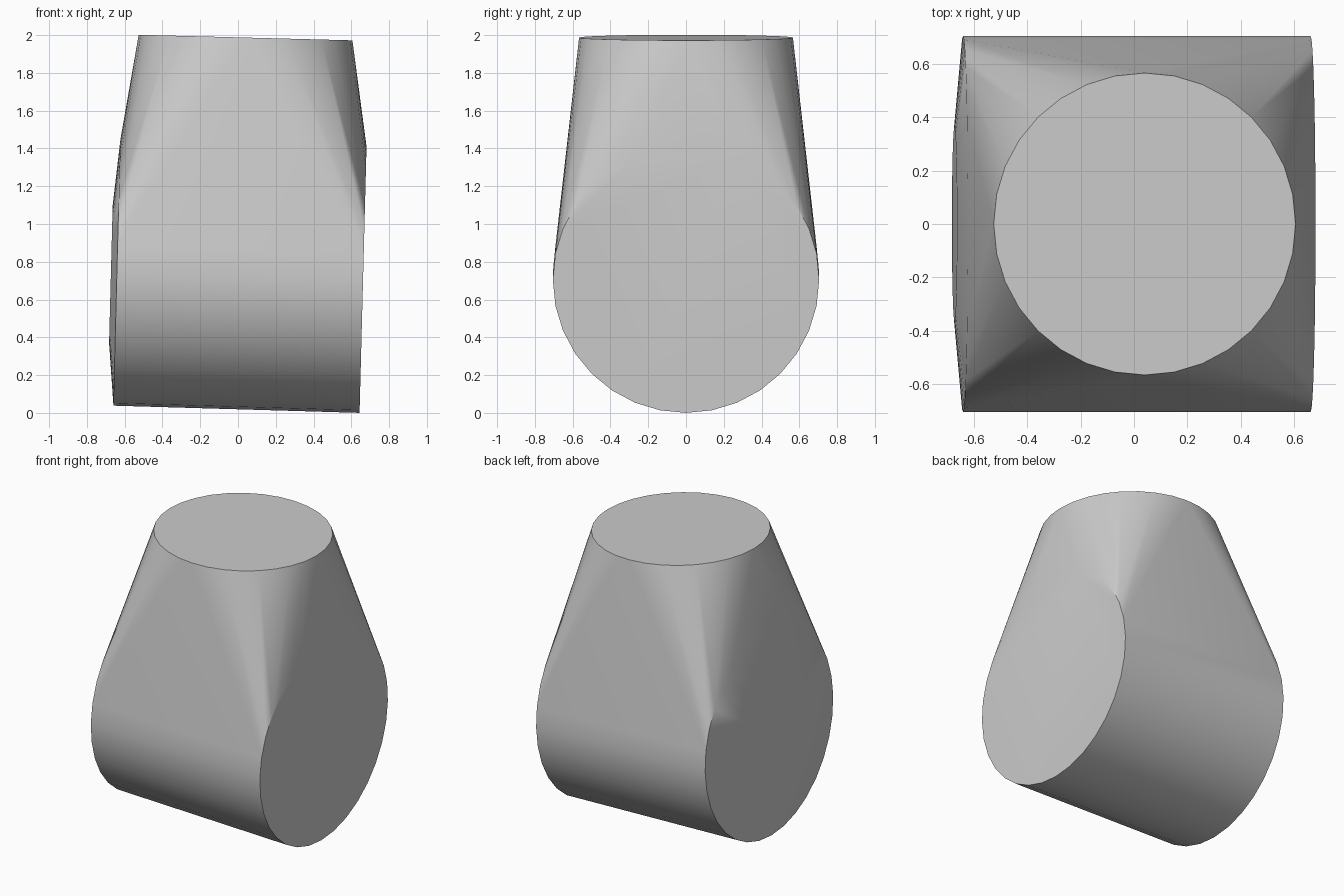
import bpy
import bmesh
import math
from mathutils import Matrix, Vector

SEGMENTS = 32
TILT = math.radians(1.5)

cube = bpy.data.objects.get("Cube")
if cube:
    bpy.data.objects.remove(cube, do_unlink=True)

# Single flat grey
grey = bpy.data.materials.new("light_grey")
grey.use_nodes = True
colour = (0.6, 0.6, 0.6, 1)
grey.diffuse_color = colour
grey.node_tree.nodes["Principled BSDF"].inputs["Base Color"].default_value = colour


def add_ring(bm, centre, radius, turn):
    """Add a ring of points, turned about y from facing up."""
    matrix = Matrix.Translation(Vector(centre)) @ Matrix.Rotation(turn, 4, "Y")
    bmesh.ops.create_circle(bm, segments=SEGMENTS, radius=radius, matrix=matrix)


bm = bmesh.new()
side = math.pi / 2 + TILT

# Horizontal barrel: two end rings and the raised disc on the right end
add_ring(bm, (0.662, 0, 0.705), 0.705, side)
add_ring(bm, (-0.641, 0, 0.743), 0.705, side)
add_ring(bm, (-0.673, 0, 0.735), 0.365, side)

# Slightly tilted round top
add_ring(bm, (0.04, 0, 1.987), 0.566, TILT)

# Stretch one skin over all rings, then merge the flat parts
bmesh.ops.convex_hull(bm, input=bm.verts[:])
bmesh.ops.delete(bm, geom=[v for v in bm.verts if not v.link_faces], context="VERTS")
bmesh.ops.delete(bm, geom=[e for e in bm.edges if not e.link_faces], context="EDGES")
bmesh.ops.dissolve_limit(bm, angle_limit=math.radians(0.1),
                         verts=bm.verts[:], edges=bm.edges[:])
bmesh.ops.recalc_face_normals(bm, faces=bm.faces[:])

mesh = bpy.data.meshes.new("joint_body")
bm.to_mesh(mesh)
bm.free()
mesh.materials.append(grey)
body = bpy.data.objects.new("joint_body", mesh)
bpy.context.collection.objects.link(body)

# Smooth sides, crisp rims
bpy.ops.object.select_all(action="DESELECT")
body.select_set(True)
bpy.context.view_layer.objects.active = body
bpy.ops.object.shade_smooth_by_angle(angle=math.radians(30))
